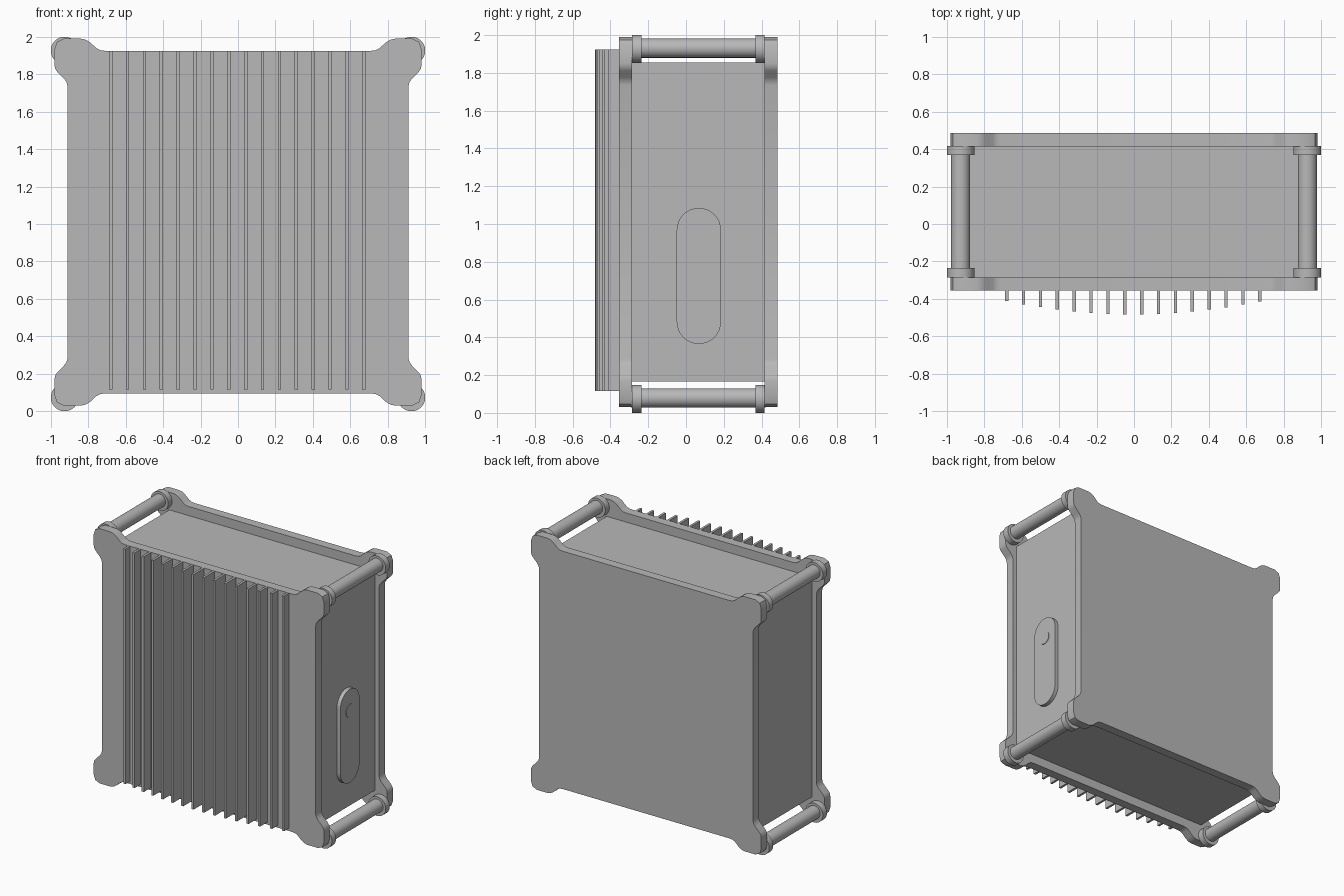
import bpy, bmesh, math
from mathutils import Matrix

cube = bpy.data.objects.get("Cube")
if cube:
    bpy.data.objects.remove(cube)

MID = 1.01  # height of the case centre

metal = bpy.data.materials.new("grey_metal")
metal.use_nodes = True
GREY = (0.48, 0.48, 0.48, 1)
metal.diffuse_color = GREY
metal.node_tree.nodes["Principled BSDF"].inputs["Base Color"].default_value = GREY


def finish(name, bm, smooth=False):
    bmesh.ops.recalc_face_normals(bm, faces=bm.faces)
    mesh = bpy.data.meshes.new(name)
    bm.to_mesh(mesh)
    bm.free()
    mesh.materials.append(metal)
    obj = bpy.data.objects.new(name, mesh)
    bpy.context.collection.objects.link(obj)
    if smooth:
        bpy.ops.object.select_all(action='DESELECT')
        obj.select_set(True)
        bpy.context.view_layer.objects.active = obj
        bpy.ops.object.shade_smooth_by_angle(angle=math.radians(35))
    return obj


def box(name, lo, hi):
    bm = bmesh.new()
    size = [b - a for a, b in zip(lo, hi)]
    centre = [(a + b) / 2 for a, b in zip(lo, hi)]
    bmesh.ops.create_cube(bm, size=1, matrix=Matrix.Translation(centre) @ Matrix.Diagonal((*size, 1)))
    return finish(name, bm)


def prism(name, points, offset, smooth=False):
    bm = bmesh.new()
    face = bm.faces.new([bm.verts.new(p) for p in points])
    ext = bmesh.ops.extrude_face_region(bm, geom=[face], use_keep_orig=True)
    verts = [g for g in ext["geom"] if isinstance(g, bmesh.types.BMVert)]
    bmesh.ops.translate(bm, verts=verts, vec=offset)
    return finish(name, bm, smooth)


def rod(name, x, z, y0, y1, radius):
    bm = bmesh.new()
    place = Matrix.Translation((x, (y0 + y1) / 2, z)) @ Matrix.Rotation(math.pi / 2, 4, 'X')
    bmesh.ops.create_cone(bm, cap_ends=True, segments=40, radius1=radius, radius2=radius,
                          depth=y1 - y0, matrix=place)
    return finish(name, bm, True)


# Central case
box("case_body", (-0.875, -0.29, 0.165), (0.875, 0.42, 1.855))

# End plates with flared corners, one quarter outline mirrored around
quarter = [(0.91, 0.725), (0.916, 0.748), (0.93, 0.767), (0.965, 0.802), (0.977, 0.82),
           (0.98, 0.84), (0.98, 0.925), (0.967, 0.963), (0.93, 0.98), (0.84, 0.98),
           (0.815, 0.975), (0.79, 0.96), (0.755, 0.928), (0.735, 0.918), (0.71, 0.915)]
back = quarter[::-1]
outline = (quarter + [(-x, z) for x, z in back]
           + [(-x, -z) for x, z in quarter] + [(x, -z) for x, z in back])
for name, y in (("front_plate", -0.355), ("back_plate", 0.415)):
    prism(name, [(x, y, MID + z) for x, z in outline], (0, 0.07, 0), True)

# Corner handle rods with a collar at each end
for side, sx in (("left", 1), ("right", -1)):
    for level, sz in (("upper", 1), ("lower", -1)):
        x, z = 0.926 * sx, 1 + 0.926 * sz
        label = f"{level}_{side}"
        rod(f"{label}_rod", x, z + 0.005, -0.29, 0.42, 0.051)
        rod(f"{label}_front_collar", x, z, -0.286, -0.236, 0.074)
        rod(f"{label}_back_collar", x, z, 0.368, 0.416, 0.074)

# Cooling fins, deepest in the middle
FINS = 16
for i in range(FINS):
    x = -0.68 + i * 1.352 / (FINS - 1)
    depth = -0.483 + 0.072 * (x / 0.68) ** 2
    box(f"cooling_fin_{i + 1}", (x - 0.009, depth, 0.115), (x + 0.009, -0.35, 1.924))

# Raised oval side panel with a small round button
R, CY, CZ, HALF = 0.117, 0.068, 0.725, 0.243
oval = []
for k in range(34):
    half, step = divmod(k, 17)
    a = math.pi * (half + step / 16)
    oval.append((0.87, CY + R * math.cos(a), CZ + (HALF if half == 0 else -HALF) + R * math.sin(a)))
prism("side_panel", oval, (0.035, 0, 0), True)
disc = [(0.9, CY + 0.05 * math.cos(math.tau * k / 24), 0.92 + 0.05 * math.sin(math.tau * k / 24))
        for k in range(24)]
prism("panel_button", disc, (0.009, 0, 0), True)
